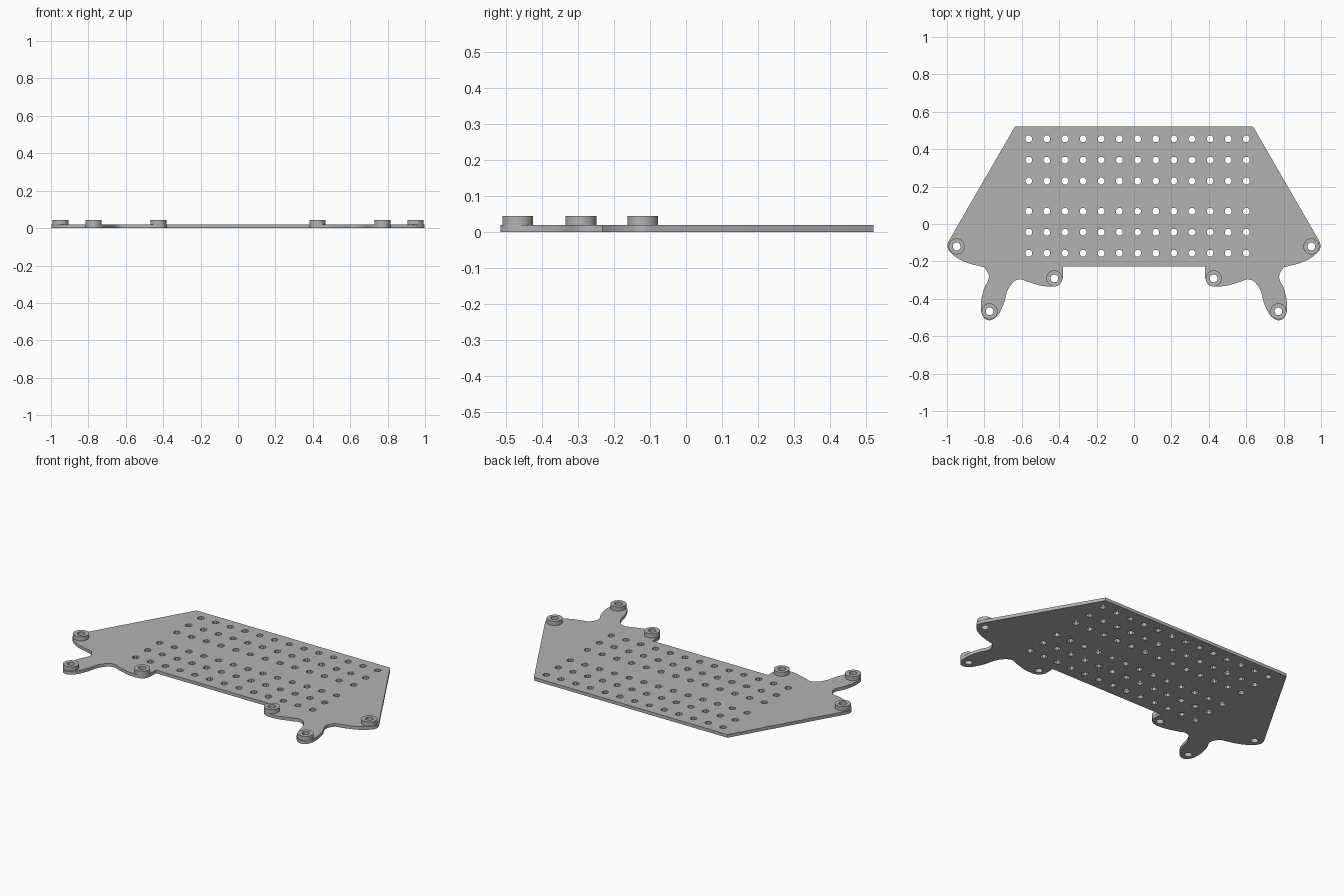
import bpy, bmesh, math

cube = bpy.data.objects.get("Cube")
if cube:
    bpy.data.objects.remove(cube, do_unlink=True)

grey = bpy.data.materials.new("plain grey")
grey.use_nodes = True
grey.diffuse_color = (0.45, 0.45, 0.45, 1)
grey.node_tree.nodes["Principled BSDF"].inputs["Base Color"].default_value = (0.45, 0.45, 0.45, 1)

PLATE_TOP = 0.019
BOSS_TOP = 0.044


def add_circle(curve, cx, cy, radius, sides):
    spline = curve.splines.new('POLY')
    spline.points.add(sides - 1)
    for i, p in enumerate(spline.points):
        a = 2 * math.pi * (i + 0.5) / sides
        p.co = (cx + radius * math.cos(a), cy + radius * math.sin(a), 0, 1)
    spline.use_cyclic_u = True


def add_outline(curve, points):
    """Closed outline; each point is (x, y, is_corner)."""
    spline = curve.splines.new('BEZIER')
    spline.bezier_points.add(len(points) - 1)
    for p, (x, y, corner) in zip(spline.bezier_points, points):
        p.co = (x, y, 0)
        p.handle_left_type = p.handle_right_type = 'VECTOR' if corner else 'AUTO'
    spline.use_cyclic_u = True
    spline.resolution_u = 6


def new_profile(name):
    curve = bpy.data.curves.new(name, 'CURVE')
    curve.dimensions = '2D'
    curve.fill_mode = 'BOTH'
    return curve


def solid(name, curve, z0, z1):
    """Extrude a flat profile from z0 to z1 as a mesh object."""
    curve.extrude = (z1 - z0) / 2
    temp = bpy.data.objects.new("temp", curve)
    bpy.context.collection.objects.link(temp)
    graph = bpy.context.evaluated_depsgraph_get()
    mesh = bpy.data.meshes.new_from_object(temp.evaluated_get(graph))
    bpy.data.objects.remove(temp, do_unlink=True)
    bm = bmesh.new()
    bm.from_mesh(mesh)
    bmesh.ops.remove_doubles(bm, verts=bm.verts, dist=1e-5)
    bmesh.ops.recalc_face_normals(bm, faces=bm.faces)
    bmesh.ops.translate(bm, verts=bm.verts, vec=(0, 0, (z0 + z1) / 2))
    bm.to_mesh(mesh)
    bm.free()
    mesh.name = name
    mesh.materials.clear()
    mesh.materials.append(grey)
    obj = bpy.data.objects.new(name, mesh)
    bpy.context.collection.objects.link(obj)
    bpy.ops.object.select_all(action='DESELECT')
    obj.select_set(True)
    bpy.context.view_layer.objects.active = obj
    bpy.ops.object.shade_smooth_by_angle(angle=math.radians(30))
    return obj


# Left half of the plate edge, from the back corner round to the front notch
half = [
    (0.637, 0.52, True), (0.993, -0.095, True),
    (0.997, -0.125, False), (0.97, -0.163, False), (0.91, -0.2, False),
    (0.80, -0.232, True), (0.776, -0.28, False), (0.803, -0.35, False),
    (0.818, -0.44, False), (0.808, -0.492, False), (0.777, -0.515, False),
    (0.735, -0.495, False), (0.70, -0.435, False), (0.665, -0.335, False),
    (0.617, -0.296, False), (0.565, -0.31, False), (0.47, -0.333, False),
    (0.40, -0.322, False), (0.38, -0.288, True), (0.38, -0.228, True),
]
bosses = {"outer": (0.948, -0.12), "arm": (0.772, -0.467), "inner": (0.426, -0.291)}

# Perforated plate
plate = new_profile("plate")
add_outline(plate, half + [(-x, y, c) for x, y, c in reversed(half)])
for row in (0.455, 0.342, 0.23, 0.068, -0.044, -0.156):
    for col in range(13):
        add_circle(plate, -0.563 + col * 0.097, row, 0.019, 8)
for x, y in bosses.values():
    for side in (-1, 1):
        add_circle(plate, side * x, y, 0.021, 16)
solid("plate", plate, 0, PLATE_TOP)

# Raised mounting rings
for place, (x, y) in bosses.items():
    for label, side in (("left", 1), ("right", -1)):
        name = f"{label}_{place}_boss"
        ring = new_profile(name)
        add_circle(ring, side * x, y, 0.043, 32)
        add_circle(ring, side * x, y, 0.021, 16)
        solid(name, ring, PLATE_TOP, BOSS_TOP)
